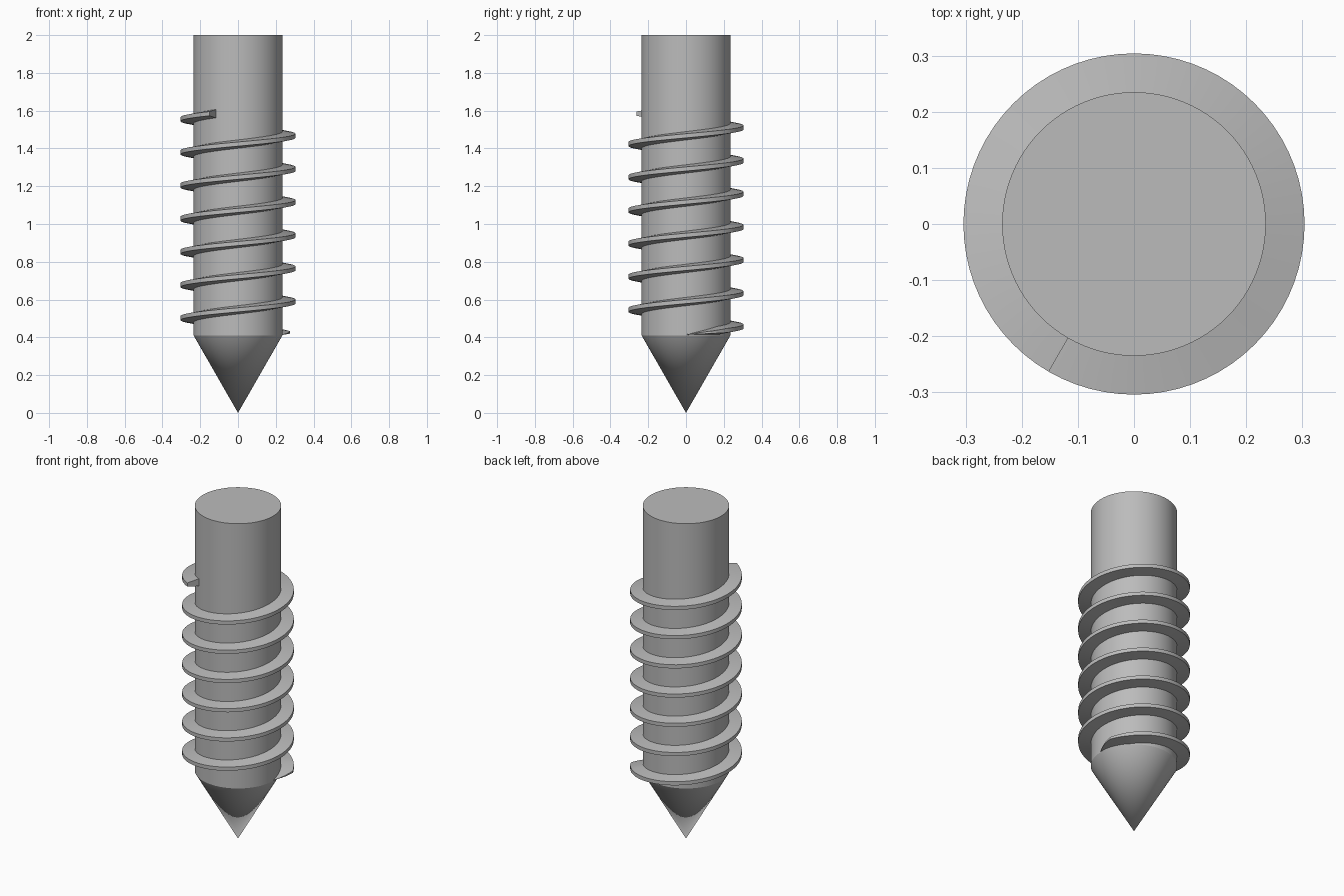
import bpy, bmesh, math

cube = bpy.data.objects.get("Cube")
if cube:
    bpy.data.objects.remove(cube, do_unlink=True)

steel = bpy.data.materials.new("steel_grey")
steel.use_nodes = True
COLOUR = (0.5, 0.5, 0.5, 1)
steel.diffuse_color = COLOUR
steel.node_tree.nodes["Principled BSDF"].inputs["Base Color"].default_value = COLOUR

SHAFT_R, THREAD_R = 0.235, 0.304
PITCH = 0.1755
START_Z = 0.414
END_ANGLE = 6 * 360 + 240


def finish(name, bm):
    bmesh.ops.recalc_face_normals(bm, faces=bm.faces)
    mesh = bpy.data.meshes.new(name)
    bm.to_mesh(mesh)
    bm.free()
    mesh.materials.append(steel)
    obj = bpy.data.objects.new(name, mesh)
    bpy.context.collection.objects.link(obj)
    bpy.ops.object.select_all(action="DESELECT")
    obj.select_set(True)
    bpy.context.view_layer.objects.active = obj
    bpy.ops.object.shade_smooth_by_angle(angle=math.radians(25))


def cone(name, r_low, r_high, z_low, z_high):
    bm = bmesh.new()
    bmesh.ops.create_cone(bm, cap_ends=True, segments=96, radius1=r_low,
                          radius2=r_high, depth=z_high - z_low)
    bmesh.ops.translate(bm, verts=bm.verts, vec=(0, 0, (z_low + z_high) / 2))
    finish(name, bm)


# Shaft and pointed tip
cone("shaft", SHAFT_R, SHAFT_R, 0.41, 2.0)
cone("tip", 0.0, SHAFT_R, 0.0, 0.41)

# Right-handed thread: a trapezoid section swept upward, growing out at its start
bm = bmesh.new()
rings = []
for degrees in range(0, END_ANGLE + 1, 5):
    a = math.radians(degrees)
    z = START_Z + PITCH * degrees / 360
    reach = max(0.03, min(1, degrees / 25))
    thick = max(0.1, min(1, degrees / 45))
    outer = SHAFT_R + (THREAD_R - SHAFT_R) * reach
    section = [(SHAFT_R - 0.005, -0.023), (outer, -0.011),
               (outer, 0.011), (SHAFT_R - 0.005, 0.023)]
    rings.append([bm.verts.new((r * math.cos(a), r * math.sin(a), z + h * thick))
                  for r, h in section])
for low, high in zip(rings, rings[1:]):
    for i in range(4):
        j = (i + 1) % 4
        bm.faces.new((low[i], low[j], high[j], high[i]))
bm.faces.new(rings[0])
bm.faces.new(rings[-1])
finish("thread", bm)
